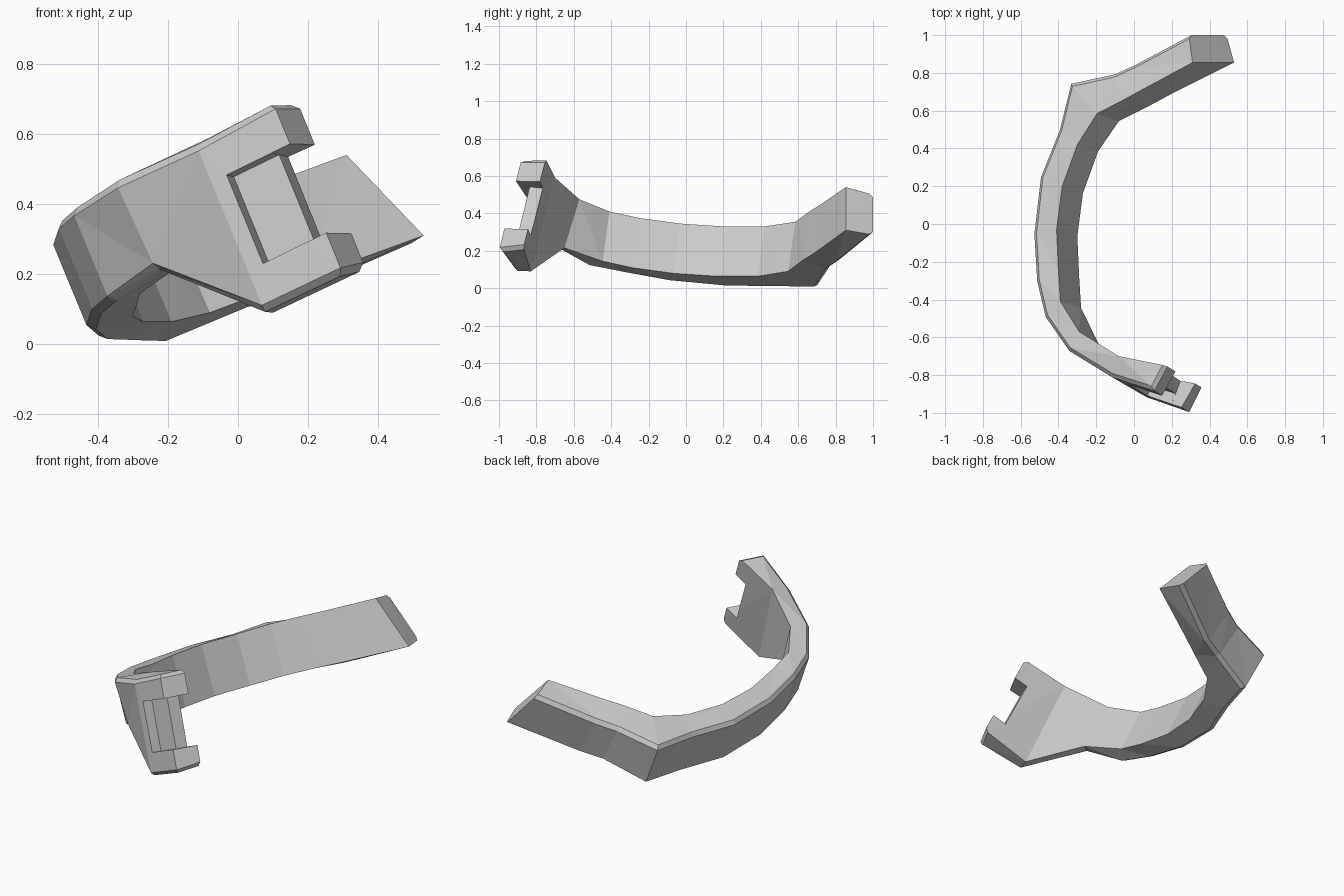
import bpy, bmesh
from mathutils import Vector, Matrix

if "Cube" in bpy.data.objects:
    bpy.data.objects.remove(bpy.data.objects["Cube"])

# Band stations from back end to clip end: outer top, inner top, (outer bottom, inner bottom)
DROP = Vector((0.11, -0.035, -0.266))
stations = [
    [(.29, 1, .50), (.31, .855, .54), (.49, 1, .285), (.53, .855, .31)],
    [(0, .845, .37), (.06, .72, .448), (.14, .81, .13), (.20, .69, .19)],
    [(-.11, .795, .335), (-.05, .66, .41), (.02, .765, .10), (.08, .625, .15)],
    [(-.34, .745, .264), (-.195, .585, .355), (-.22, .70, 0), (-.08, .545, .09)],
    [(-.40, .50, .268), (-.30, .42, .33)],
    [(-.50, .25, .272), (-.38, .20, .33)],
    [(-.535, -.05, .302), (-.41, -.03, .345)],
    [(-.52, -.30, .347), (-.40, -.25, .375)],
    [(-.475, -.49, .385), (-.39, -.41, .41)],
    [(-.35, -.67, .465), (-.29, -.57, .475), (-.24, -.69, .21), (-.18, -.65, .215)],
    [(-.12, -.81, .57), (-.08, -.70, .59), (.07, -.92, .09), (.10, -.83, .09)],
    [(.10, -.88, .69), (.17, -.75, .69), (.30, -1, .20), (.365, -.87, .215)],
]


def corners(s):
    p = [Vector(c) for c in s]
    if len(p) == 2:
        p += [p[0] + DROP, p[1] + DROP]
    return [p[0], p[1], p[3], p[2]]   # loop order round the section


def make_object(name, bm):
    bmesh.ops.recalc_face_normals(bm, faces=bm.faces)
    me = bpy.data.meshes.new(name)
    bm.to_mesh(me)
    bm.free()
    ob = bpy.data.objects.new(name, me)
    bpy.context.collection.objects.link(ob)
    return ob


# Curved band, with chamfers along the outer edges and the clip end
bm = bmesh.new()
rings = [[bm.verts.new(c) for c in corners(s)] for s in stations]
for a, b in zip(rings, rings[1:]):
    for i in range(4):
        j = (i + 1) % 4
        bm.faces.new((a[i], a[j], b[j], b[i]))
bm.faces.new(rings[0])
bm.faces.new(rings[-1])
edges = [bm.edges.get((a[i], b[i])) for a, b in zip(rings, rings[1:]) for i in (0, 3)]
end = rings[-1]
edges += [bm.edges.get((end[i], end[(i + 1) % 4])) for i in (0, 2)]
bmesh.ops.recalc_face_normals(bm, faces=bm.faces)
bmesh.ops.bevel(bm, geom=edges, offset=0.02, segments=1, affect='EDGES', clamp_overlap=True)
bmesh.ops.triangulate(bm, faces=[f for f in bm.faces if len(f.verts) > 3])
band = make_object("curved_band", bm)

# Local frame of the clip: t along the band, n inward, w across the band
ot, it, ib, ob_ = corners(stations[-1])
w = (ot - ob_).normalized()
n = w.cross(ot - Vector(stations[-2][0])).normalized()
t = n.cross(w)
frame = Matrix((t, n, w)).transposed()
centre = (ot + ob_) / 2


def cut(name, t0, t1, n0, n1, height):
    bm = bmesh.new()
    bmesh.ops.create_cube(bm, size=1)
    for v in bm.verts:
        p = Vector(((t0 + t1) / 2 + v.co.x * (t1 - t0),
                    (n0 + n1) / 2 + v.co.y * (n1 - n0), v.co.z * height))
        v.co = centre + frame @ p
    cutter = make_object(name, bm)
    cutter.hide_render = True
    cutter.hide_viewport = True
    mod = band.modifiers.new(name, 'BOOLEAN')
    mod.operation = 'DIFFERENCE'
    mod.solver = 'EXACT'
    mod.object = cutter


# Recessed window in the outer face, then the gap between the two jaws
cut("window_cutter", -0.21, 0.15, -0.15, 0.06, 0.28)
cut("jaw_gap_cutter", -0.06, 0.16, -0.16, 0.35, 0.281)
